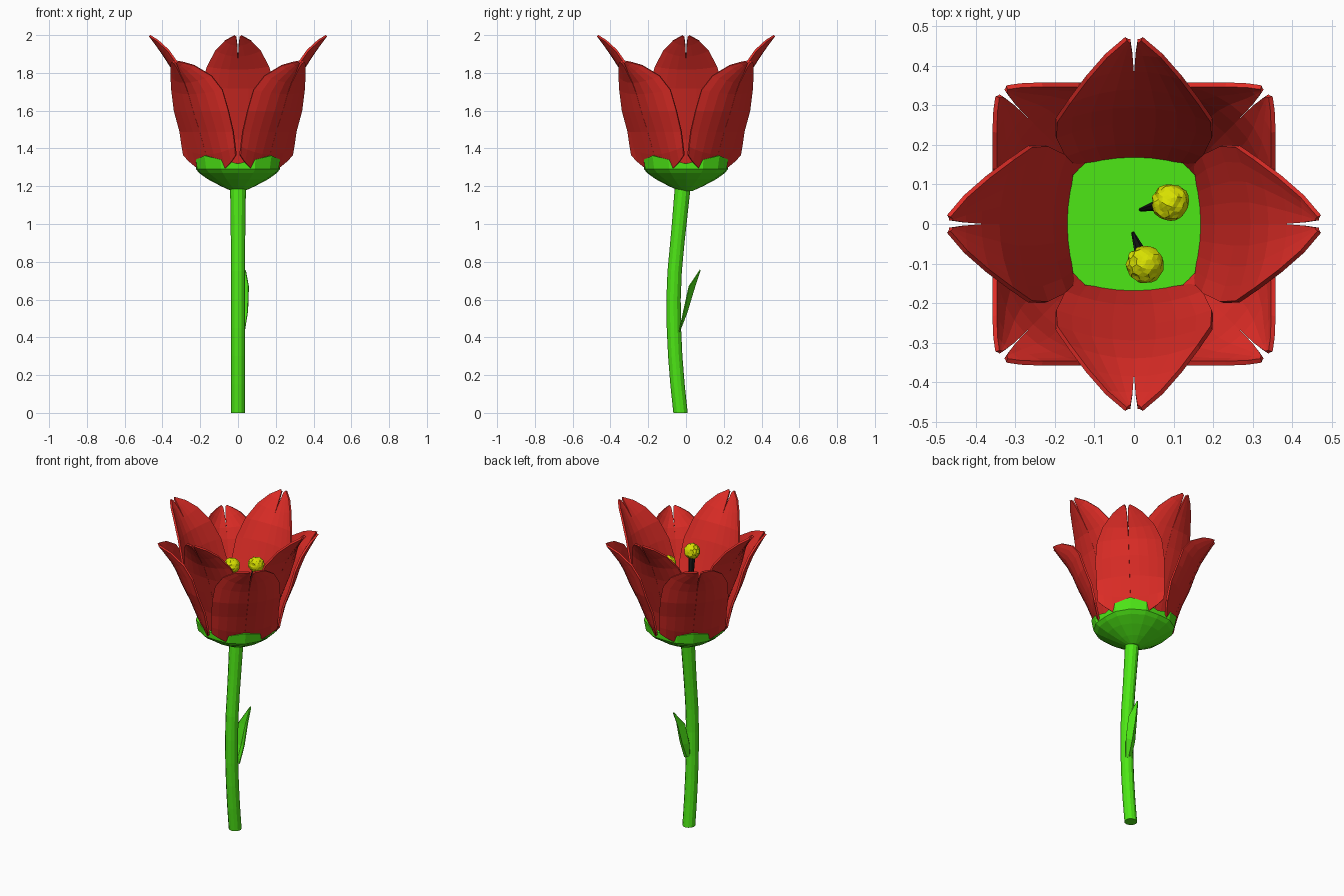
import bpy, math, random

if "Cube" in bpy.data.objects:
    bpy.data.objects.remove(bpy.data.objects["Cube"])

random.seed(4)


def material(name, rgb):
    m = bpy.data.materials.new(name)
    m.diffuse_color = (*rgb, 1)
    m.use_nodes = True
    m.node_tree.nodes["Principled BSDF"].inputs["Base Color"].default_value = m.diffuse_color
    return m


RED = material("petal red", (0.75, 0.026, 0.02))
GREEN = material("stem green", (0.075, 0.8, 0.008))
YELLOW = material("pollen yellow", (0.68, 0.74, 0.0))
BLACK = material("filament black", (0.008, 0.008, 0.008))


def add_mesh(name, verts, faces, mat, thickness=0):
    me = bpy.data.meshes.new(name)
    me.from_pydata(verts, [], faces)
    me.materials.append(mat)
    ob = bpy.data.objects.new(name, me)
    bpy.context.collection.objects.link(ob)
    if thickness:
        s = ob.modifiers.new("thickness", "SOLIDIFY")
        s.thickness = thickness
        s.offset = 0
    return ob


def grid_faces(rows, cols, wrap=False, start=0):
    n = cols if wrap else cols - 1
    return [tuple(start + i for i in (a * cols + j, a * cols + (j + 1) % cols,
                                      (a + 1) * cols + (j + 1) % cols, (a + 1) * cols + j))
            for a in range(rows - 1) for j in range(n)]


def tube(name, path, mat, sides):
    """Horizontal rings along a path of (x, y, z, radius)."""
    verts = [(x + r * math.cos(2 * math.pi * k / sides),
              y + r * math.sin(2 * math.pi * k / sides), z)
             for x, y, z, r in path for k in range(sides)]
    faces = grid_faces(len(path), sides, True)
    last = (len(path) - 1) * sides
    faces.append(tuple(reversed(range(sides))))
    faces.append(tuple(range(last, last + sides)))
    return add_mesh(name, verts, faces, mat)


def petal(name, rows, angle):
    """Two mirrored halves with a slit between them at the tip.
    Rows: centre radius, centre z, edge half width, edge radius, edge z, slit."""
    us = [0, 0.28, 0.55, 0.8, 1]
    verts, faces = [], []
    c, s = math.cos(angle), math.sin(angle)
    for side in (1, -1):
        half = grid_faces(len(rows), len(us), start=len(verts))
        faces += half if side > 0 else [f[::-1] for f in half]
        for rc, zc, hw, re, ze, gap in rows:
            for u in us:
                r, z = rc + (re - rc) * u * u, zc + (ze - zc) * u * u
                w = side * (gap + (hw - gap) * u)
                verts.append((r * c - w * s, r * s + w * c, z))
    add_mesh(name, verts, faces, RED, 0.012)


# Petals: inner ring on the axes, outer ring on the diagonals
inner = [(.17, 1.28, .15, .155, 1.32, 0), (.21, 1.45, .175, .175, 1.46, 0),
         (.26, 1.6, .198, .222, 1.6, 0), (.30, 1.72, .196, .262, 1.72, 0),
         (.345, 1.82, .163, .31, 1.835, 0), (.39, 1.89, .118, .37, 1.92, .001),
         (.43, 1.948, .07, .425, 1.97, .004), (.462, 1.99, .02, .468, 1.997, .009)]
outer = [(.19, 1.27, .195, .21, 1.365, 0), (.234, 1.37, .197, .218, 1.41, 0),
         (.28, 1.49, .198, .233, 1.49, 0),
         (.33, 1.6, .201, .272, 1.6, 0), (.365, 1.69, .188, .304, 1.71, 0),
         (.395, 1.75, .15, .348, 1.785, .001), (.43, 1.80, .085, .413, 1.84, .002),
         (.452, 1.835, .045, .45, 1.855, .005), (.467, 1.855, .017, .471, 1.862, .008)]
for k in range(4):
    petal(f"inner_petal_{k + 1}", inner, k * math.pi / 2)
    petal(f"outer_petal_{k + 1}", outer, (k + 0.5) * math.pi / 2)

# Cup under the petals, rim raised to points on the diagonals
SIDES = 16
profile = [(.035, 1.175, 0, 0), (.09, 1.2, 0, 0), (.16, 1.237, 0, 0),
           (.206, 1.27, 0, .01), (.222, 1.29, 0, .016), (.217, 1.32, .042, .034),
           (.207, 1.32, .042, .024), (.2, 1.30, 0, 0)]
cup = []
for r, z, lift, flare in profile:
    for k in range(SIDES):
        a = 2 * math.pi * k / SIDES
        d = abs(math.sin(2 * a))
        rr = r + flare * d
        cup.append((rr * math.cos(a), rr * math.sin(a), z + lift * d * d))
faces = grid_faces(len(profile), SIDES, True)
faces.append(tuple(reversed(range(SIDES))))
faces.append(tuple(range((len(profile) - 1) * SIDES, len(profile) * SIDES)))
add_mesh("cup", cup, faces, GREEN)

# Curved stem, slightly thicker under the cup
stem = [(0, -.029, .038), (.15, -.045, .038), (.3, -.057, .038), (.45, -.064, .038),
        (.6, -.066, .038), (.75, -.06, .038), (.9, -.046, .038), (1.0, -.036, .039),
        (1.2, -.017, .042)]
tube("stem", [(0, y, z, r) for z, y, r in stem], GREEN, 12)

# Leaf: a narrow folded blade behind the stem
leaf = [(-.005, -.035, .43), (.015, -.035, .43), (.035, -.035, .43),
        (-.015, -.012, .54), (.02, .004, .53), (.052, -.012, .54),
        (-.005, .016, .67), (.025, .040, .65), (.056, .016, .67),
        (.033, .073, .755), (.036, .075, .757), (.04, .073, .755)]
add_mesh("leaf", leaf, grid_faces(4, 3), GREEN, 0.006)

# Stamens: tapered filament with a lumpy pollen head
for i, (base, tip) in enumerate([((.015, .036, 1.29), (.092, .055, 1.70)),
                                 ((-.003, -.022, 1.29), (.028, -.102, 1.735))]):
    tube(f"filament_{i + 1}", [(*base, .004), (*tip, .022)], BLACK, 8)
    bpy.ops.mesh.primitive_ico_sphere_add(subdivisions=3, radius=0.047, location=tip)
    head = bpy.context.object
    head.name = f"pollen_head_{i + 1}"
    head.data.materials.append(YELLOW)
    for v in head.data.vertices:
        v.co *= random.uniform(0.92, 1.06)
